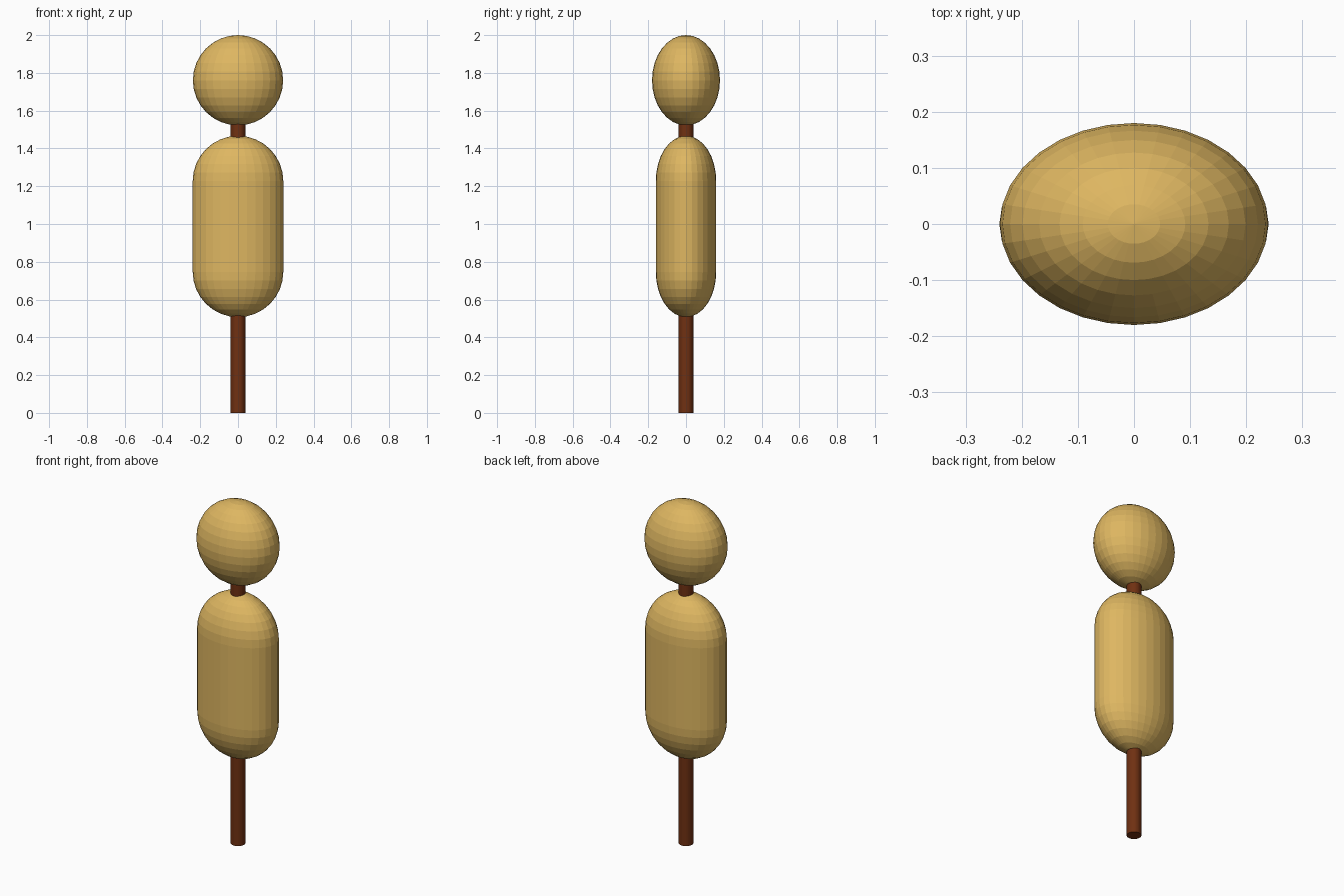
import bpy, bmesh
from math import sin, cos, pi
from mathutils import Vector

if "Cube" in bpy.data.objects:
    bpy.data.objects.remove(bpy.data.objects["Cube"])


def material(name, color):
    m = bpy.data.materials.new(name)
    m.diffuse_color = (*color, 1)
    m.use_nodes = True
    m.node_tree.nodes["Principled BSDF"].inputs["Base Color"].default_value = m.diffuse_color
    return m


straw = material("straw", (0.73, 0.47, 0.12))
wood = material("wood", (0.16, 0.03, 0.006))


def capsule(name, radius, depth_scale, straight, z, mat, segs=32, rings=8):
    """Lathe a round-ended profile, then flatten it front to back."""
    bm = bmesh.new()
    profile = []
    for side in (1, -1):
        for i in range(rings + 1):
            a = pi / 2 * i / rings
            if side < 0:
                a = pi / 2 - a
            profile.append(bm.verts.new((radius * sin(a), 0,
                                         side * (radius * cos(a) + straight / 2))))
    edges = [bm.edges.new(pair) for pair in zip(profile, profile[1:])]
    bmesh.ops.spin(bm, geom=profile + edges, cent=(0, 0, 0), axis=(0, 0, 1),
                   angle=2 * pi, steps=segs)
    bmesh.ops.remove_doubles(bm, verts=bm.verts, dist=1e-4)
    bmesh.ops.scale(bm, vec=Vector((1, depth_scale, 1)), verts=bm.verts)
    bmesh.ops.recalc_face_normals(bm, faces=bm.faces)
    mesh = bpy.data.meshes.new(name)
    bm.to_mesh(mesh)
    bm.free()
    mesh.materials.append(mat)
    obj = bpy.data.objects.new(name, mesh)
    obj.location.z = z
    bpy.context.collection.objects.link(obj)
    return obj


# Straw head and torso
capsule("head", 0.239, 0.753, 0, 1.761, straw)
capsule("torso", 0.24, 0.667, 0.48, 0.987, straw)

# Wooden pole running from the ground up into the head
pole_top = 1.6
bpy.ops.mesh.primitive_cylinder_add(vertices=32, radius=0.039, depth=pole_top,
                                    location=(0, 0, pole_top / 2))
pole = bpy.context.object
pole.name = "pole"
pole.data.materials.append(wood)
